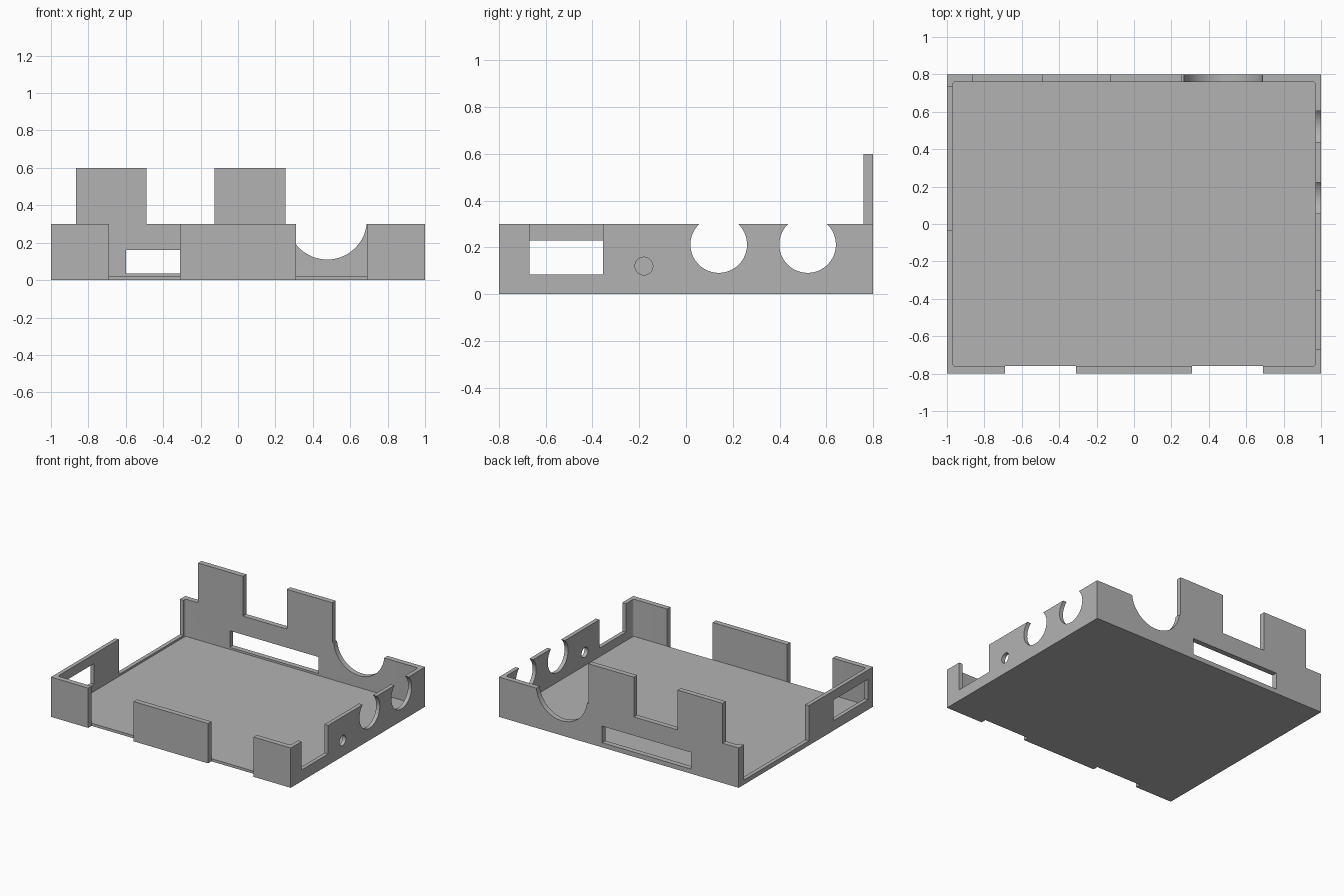
import bpy
import bmesh
from math import radians
from mathutils import Matrix, Vector

default = bpy.data.objects.get("Cube")
if default:
    bpy.data.objects.remove(default, do_unlink=True)

grey = bpy.data.materials.new("plain grey")
grey.use_nodes = True
colour = (0.45, 0.45, 0.45, 1)
grey.diffuse_color = colour
grey.node_tree.nodes["Principled BSDF"].inputs["Base Color"].default_value = colour

W, D = 1.0, 0.8              # half width and half depth
SIDE, END = 0.97, 0.76       # inner faces of the walls
FLOOR, RIM, TOP = 0.02, 0.3, 0.6
OUT = 1.2                    # safely outside the tray


def add_object(name, bm):
    mesh = bpy.data.meshes.new(name)
    bm.to_mesh(mesh)
    bm.free()
    obj = bpy.data.objects.new(name, mesh)
    bpy.context.collection.objects.link(obj)
    return obj


def box(name, x, y, z, corner=0):
    """Box from ranges, with optionally rounded upright edges."""
    bm = bmesh.new()
    bmesh.ops.create_cube(bm, size=1)
    for v in bm.verts:
        v.co = Vector([r[1] if c > 0 else r[0] for c, r in zip(v.co, (x, y, z))])
    if corner:
        upright = [e for e in bm.edges
                   if abs(e.verts[0].co.z - e.verts[1].co.z) > 0.01]
        bmesh.ops.bevel(bm, geom=upright, offset=corner, segments=4,
                        profile=0.5, affect='EDGES')
    return add_object(name, bm)


def rod(name, centre, radius, axis):
    """Short round cutter lying along x or y."""
    bm = bmesh.new()
    turn = Matrix.Rotation(radians(90), 4, 'Y' if axis == 'X' else 'X')
    bmesh.ops.create_cone(bm, cap_ends=True, segments=64, radius1=radius,
                          radius2=radius, depth=0.2,
                          matrix=Matrix.Translation(centre) @ turn)
    return add_object(name, bm)


tray = box("tray", (-W, W), (-D, D), (0, TOP))
cutters = []


def cut_box(*ranges, corner=0):
    cutters.append(box("cutter", *ranges, corner=corner))


def cut_rod(centre, radius, axis):
    cutters.append(rod("cutter", centre, radius, axis))


# Inside of the tray, and the walls lowered to the rim
cut_box((-SIDE, SIDE), (-END, END), (FLOOR, OUT), corner=0.015)
cut_box((-OUT, OUT), (-OUT, END), (RIM, OUT))

# Back wall: two tall tabs, a long slot and a round notch
for span in ((-OUT, -0.865), (-0.49, -0.125), (0.255, OUT)):
    cut_box(span, (0.7, OUT), (RIM, OUT))
cut_box((-0.6, 0.14), (0.7, OUT), (0.035, 0.16))
cut_rod((0.477, D, 0.322), 0.212, 'Y')

# Front wall: two gaps right through to the base
for side in (-1, 1):
    cut_box(sorted((side * 0.31, side * 0.69)), (-OUT, -END), (-1, OUT))

# Wall at -x: long gap above a low lip, and a window
cut_box((-OUT, -0.9), (-0.035, 0.735), (0.035, OUT))
cut_box((-OUT, -0.9), (-0.74, -0.33), (0.075, 0.23))

# Wall at +x: square notch, small hole and two round notches
cut_box((0.9, OUT), (-0.67, -0.355), (0.085, OUT))
cut_rod((W, -0.18, 0.12), 0.038, 'X')
for y in (0.14, 0.52):
    cut_rod((W, y, 0.212), 0.121, 'X')

# Carve the tray
bpy.ops.object.select_all(action='DESELECT')
bpy.context.view_layer.objects.active = tray
tray.select_set(True)
for cutter in cutters:
    mod = tray.modifiers.new("cut", 'BOOLEAN')
    mod.operation = 'DIFFERENCE'
    mod.solver = 'EXACT'
    mod.object = cutter
    bpy.ops.object.modifier_apply(modifier=mod.name)
    bpy.data.objects.remove(cutter, do_unlink=True)

tray.data.materials.clear()
tray.data.materials.append(grey)
bpy.ops.object.shade_smooth_by_angle(angle=radians(30))
